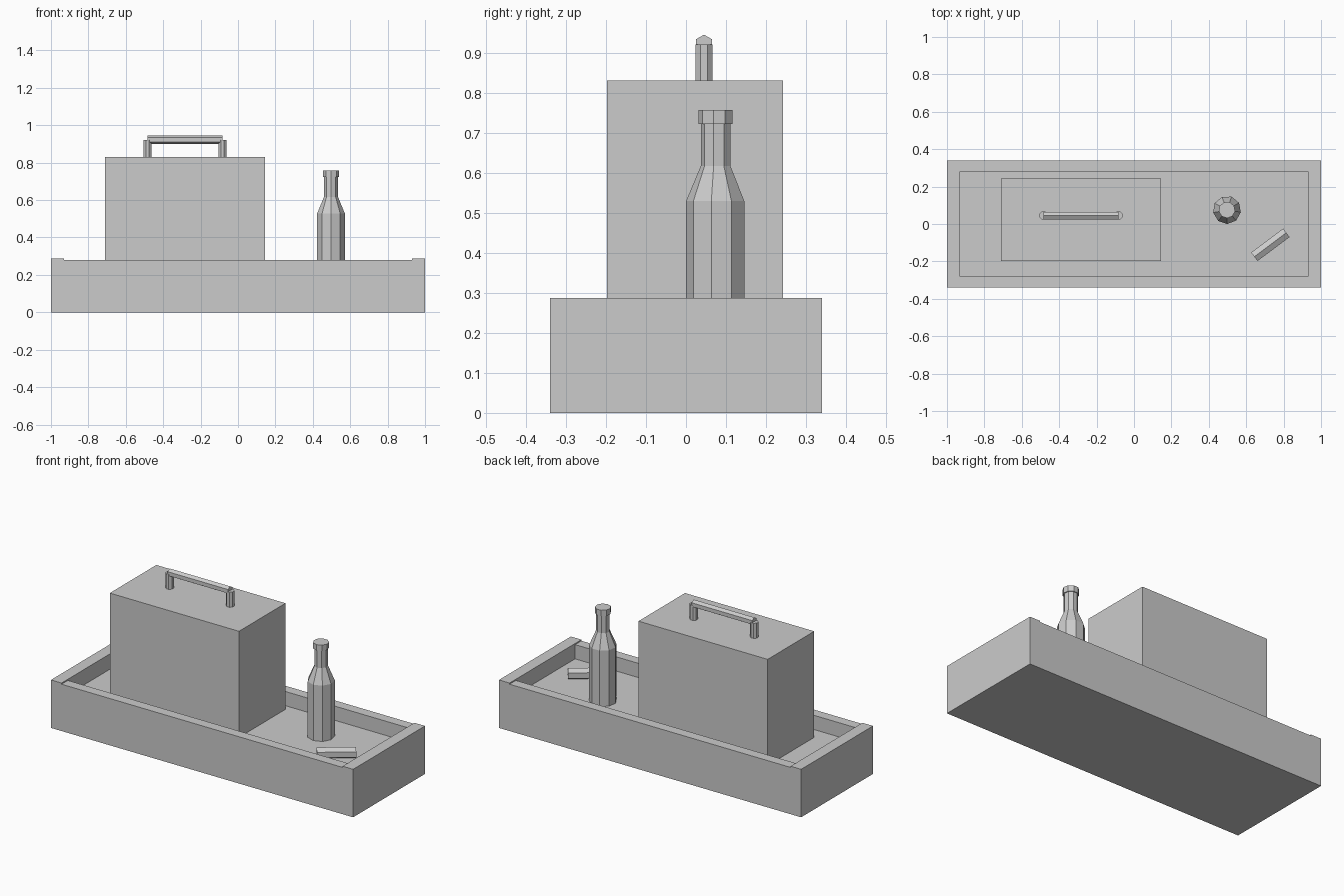
import bpy
import bmesh
from math import radians
from mathutils import Matrix, Vector

if "Cube" in bpy.data.objects:
    bpy.data.objects.remove(bpy.data.objects["Cube"])

GREY = (0.6, 0.6, 0.6, 1.0)
grey = bpy.data.materials.new("plain grey")
grey.use_nodes = True
grey.diffuse_color = GREY
grey.node_tree.nodes["Principled BSDF"].inputs["Base Color"].default_value = GREY


def finish(name, bm):
    bmesh.ops.recalc_face_normals(bm, faces=bm.faces)
    mesh = bpy.data.meshes.new(name)
    bm.to_mesh(mesh)
    bm.free()
    mesh.materials.append(grey)
    obj = bpy.data.objects.new(name, mesh)
    bpy.context.collection.objects.link(obj)
    return obj


def box(name, low, high):
    """Box between two opposite corners."""
    low, high = Vector(low), Vector(high)
    size = high - low
    bm = bmesh.new()
    bmesh.ops.create_cube(bm, size=1, matrix=Matrix.Translation((low + high) / 2)
                          @ Matrix.Diagonal((*size, 1)))
    return finish(name, bm)


def turned(name, profile, sides, phase, matrix):
    """Faceted solid from (radius, height) pairs, closed at both ends."""
    bm = bmesh.new()
    rings = []
    for radius, height in profile:
        rings.append([bm.verts.new(Matrix.Rotation(radians(phase + 360 * i / sides), 3, 'Z')
                                   @ Vector((radius, 0, height))) for i in range(sides)])
    for a, b in zip(rings, rings[1:]):
        for i in range(sides):
            j = (i + 1) % sides
            bm.faces.new((a[i], a[j], b[j], b[i]))
    bm.faces.new(rings[0][::-1])
    bm.faces.new(rings[-1])
    bm.transform(matrix)
    return finish(name, bm)


FLOOR = 0.195
LYING = Matrix.Rotation(radians(90), 4, 'Y')

# Shallow tray: floor slab, long walls and slightly taller end walls
box("tray_floor", (-0.93, -0.28, 0), (0.93, 0.28, FLOOR))
for side, s in (("front", -1), ("back", 1)):
    y = sorted((s * 0.28, s * 0.34))
    box(side + "_wall", (-0.93, y[0], 0), (0.93, y[1], 0.28))
for side, s in (("right", -1), ("left", 1)):
    x = sorted((s * 0.93, s))
    box(side + "_wall", (x[0], -0.34, 0), (x[1], 0.34, 0.287))

# Case with its carrying handle
box("case", (-0.71, -0.198, FLOOR), (0.145, 0.242, 0.83))
HANDLE_Y = 0.045
for side, x in (("right", -0.484), ("left", -0.083)):
    turned(side + "_handle_post", [(0.023, 0.82), (0.023, 0.92)], 8, 22.5,
           Matrix.Translation((x, HANDLE_Y, 0)))
turned("handle_bar", [(0.023, -0.2), (0.023, 0.2)], 6, 0,
       Matrix.Translation((-0.2835, HANDLE_Y, 0.922)) @ LYING)

# Bottle with sloped shoulder and a cap
turned("bottle", [(0.075, FLOOR), (0.075, 0.529), (0.038, 0.617), (0.038, 0.73)],
       9, -89, Matrix.Translation((0.497, 0.075, 0)))
turned("bottle_cap", [(0.044, 0.722), (0.044, 0.757)],
       9, -89, Matrix.Translation((0.497, 0.075, 0)))

# Loose six-sided stick lying on the tray floor
turned("stick", [(0.033, -0.107), (0.033, 0.107)], 6, 0,
       Matrix.Translation((0.729, -0.111, 0.227))
       @ Matrix.Rotation(radians(36.8), 4, 'Z') @ LYING)
